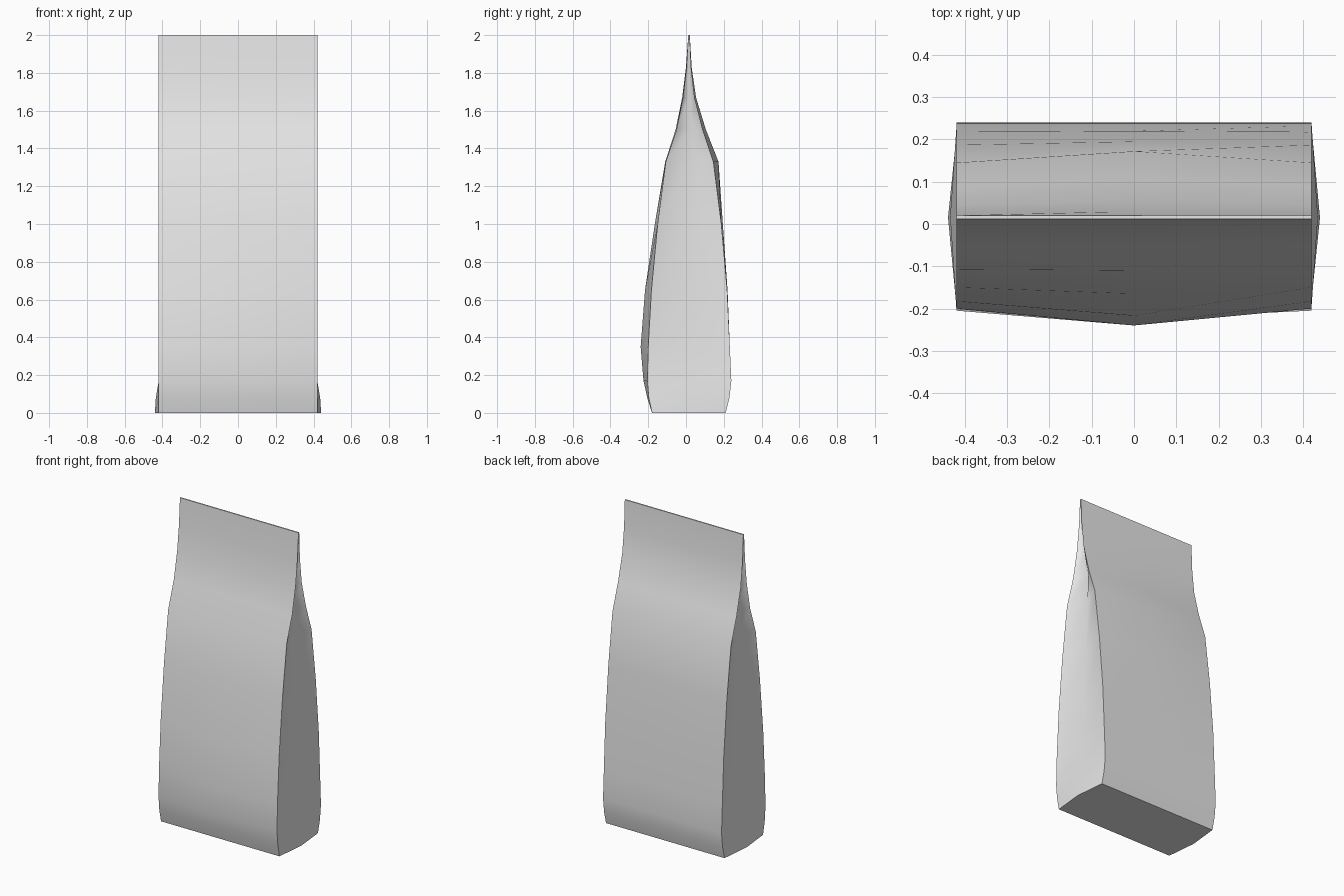
import bpy
import bmesh

cube = bpy.data.objects.get("Cube")
if cube:
    bpy.data.objects.remove(cube, do_unlink=True)

paper = bpy.data.materials.new("plain light grey")
paper.use_nodes = True
colour = (0.8, 0.8, 0.8, 1)
paper.diffuse_color = colour
paper.node_tree.nodes["Principled BSDF"].inputs["Base Color"].default_value = colour

HALF = 0.42
# height, front edge y, front middle y, back edge y, back middle y, side fold x
levels = [
    (0.00, -0.18, -0.18, 0.21, 0.21, 0.44),
    (0.08, -0.197, -0.205, 0.23, 0.23, 0.435),
    (0.17, -0.205, -0.225, 0.24, 0.24, 0.42),
    (0.35, -0.20, -0.24, 0.232, 0.232, 0.40),
    (0.65, -0.183, -0.217, 0.218, 0.22, 0.388),
    (1.00, -0.150, -0.165, 0.187, 0.195, 0.378),
    (1.33, -0.107, -0.11, 0.145, 0.172, 0.37),
    (1.50, -0.050, -0.055, 0.088, 0.105, 0.365),
    (1.67, -0.016, -0.02, 0.045, 0.053, 0.37),
    (1.83, 0.002, 0.00, 0.027, 0.03, 0.39),
    (2.00, 0.012, 0.012, 0.02, 0.02, 0.42),
]

# Gusseted bag: each ring runs front panel, left fold, back panel, right fold
bm = bmesh.new()
rings = []
for z, fe, fm, be, bmid, fold in levels:
    mid = (fe + be) / 2
    ring = [(-HALF, fe), (0, fm), (HALF, fe), (fold, mid),
            (HALF, be), (0, bmid), (-HALF, be), (-fold, mid)]
    rings.append([bm.verts.new((x, y, z)) for x, y in ring])

for low, high in zip(rings, rings[1:]):
    for i in range(8):
        j = (i + 1) % 8
        bm.faces.new((low[i], low[j], high[j], high[i]))

# Base and sealed top
bm.faces.new(reversed(rings[0]))
bm.faces.new(rings[-1])
for face in bm.faces:
    face.smooth = True

# Keep the four upright corners and both rims crisp
corners = {v for ring in rings for v in ring[::2]}
for edge in bm.edges:
    a, b = edge.verts
    upright = a in corners and b in corners
    rim = any(a in r and b in r for r in (rings[0], rings[-1]))
    edge.smooth = not (upright or rim)

mesh = bpy.data.meshes.new("paper_bag")
bm.to_mesh(mesh)
bm.free()
mesh.materials.append(paper)
bag = bpy.data.objects.new("paper_bag", mesh)
bpy.context.collection.objects.link(bag)
